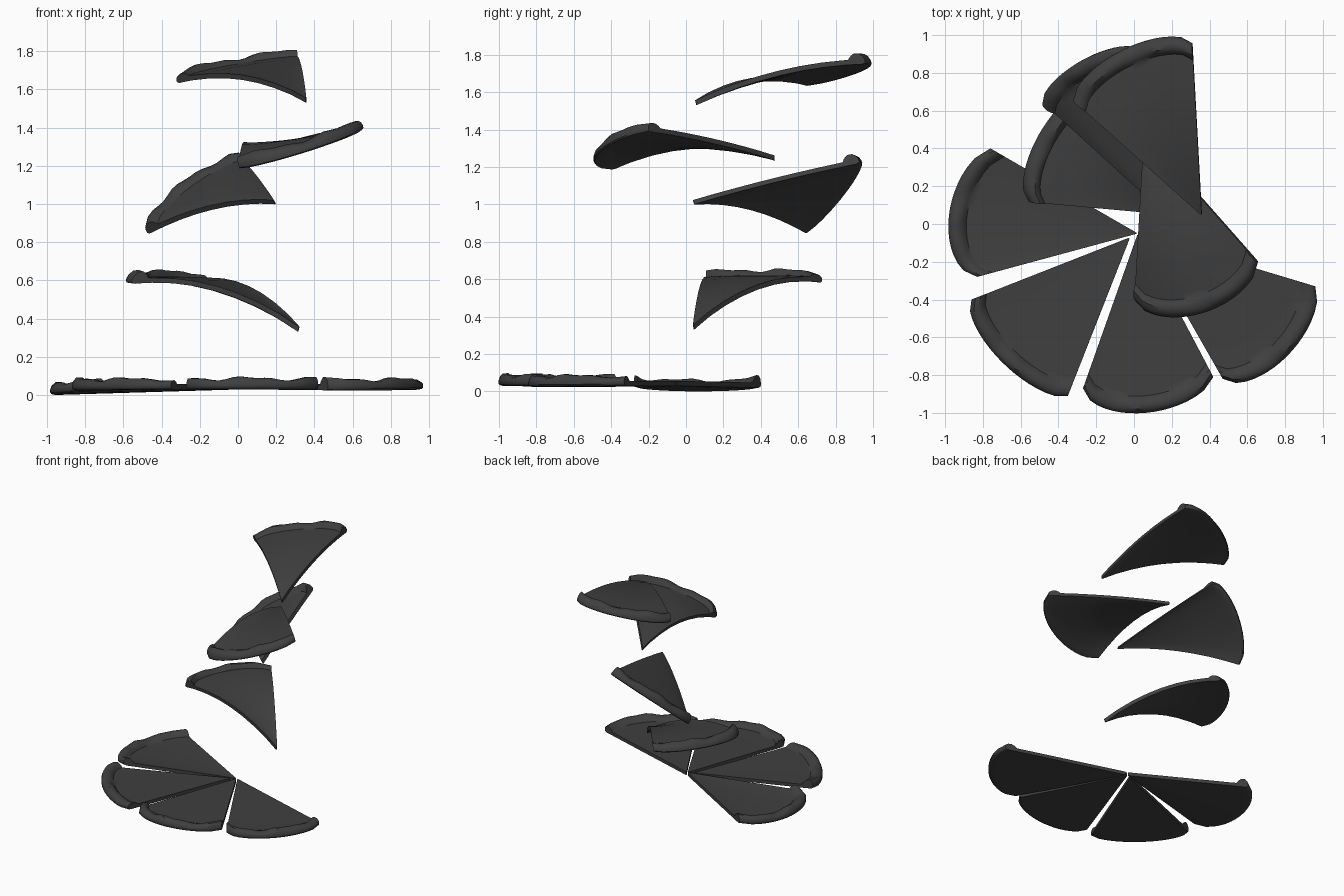
import bpy
import bmesh
import math
import random
from mathutils import Vector

cube = bpy.data.objects.get("Cube")
if cube:
    bpy.data.objects.remove(cube, do_unlink=True)

random.seed(4)

charcoal = bpy.data.materials.new("charcoal_grey")
charcoal.use_nodes = True
grey = (0.05, 0.05, 0.05, 1)
charcoal.diffuse_color = grey
charcoal.node_tree.nodes["Principled BSDF"].inputs["Base Color"].default_value = grey

# Radial section from tip to rim: (distance, underside height, top height, crust weight)
SECTION = [(d / 8, 0, 0.027, 0) for d in range(8)] + [
    (0.905, 0, 0.028, 0), (0.92, 0, 0.044, 0.5), (0.945, 0, 0.058, 1),
    (0.975, 0, 0.057, 1), (0.993, 0.004, 0.044, 0.5), (1.0, 0.012, 0.028, 0)]
STEPS = 16


def make_slice(name, tip, left, middle, right, lift_left=0.0, lift_right=0.0):
    """Wedge with a raised, lumpy crust; the lifts arch its two straight edges."""
    tip, left, middle, right = map(Vector, (tip, left, middle, right))
    normal = (left - tip).cross(right - tip).normalized()
    if normal.z < 0:
        normal.negate()
    bulge = middle - (left + right) / 2
    phase = random.uniform(0, math.tau)
    bm = bmesh.new()
    top, bottom = [], []
    for i in range(STEPS + 1):
        u = i / STEPS
        rim = left.lerp(right, u) + bulge * (4 * u * (1 - u)) ** 0.6
        lift = lift_left + (lift_right - lift_left) * u
        lump = 0.008 * math.sin(11 * u + phase) + 0.005 * math.sin(23 * u + 2 * phase)
        top_row, bottom_row = [], []
        for d, low, high, crust in SECTION:
            base = tip.lerp(rim, max(d, 0.008))
            base.z += 4 * d * (1 - d) * lift
            bottom_row.append(bm.verts.new(base + normal * low))
            top_row.append(bm.verts.new(base + normal * (high + crust * lump)))
        top.append(top_row)
        bottom.append(bottom_row)

    # Top and underside sheets, then the walls at the rim, tip and cut edges
    last = len(SECTION) - 1
    for i in range(STEPS):
        for j in range(last):
            for rows in (top, bottom):
                bm.faces.new((rows[i][j], rows[i][j + 1], rows[i + 1][j + 1], rows[i + 1][j]))
        for j in (0, last):
            bm.faces.new((top[i][j], top[i + 1][j], bottom[i + 1][j], bottom[i][j]))
    for i in (0, STEPS):
        for j in range(last):
            bm.faces.new((top[i][j], top[i][j + 1], bottom[i][j + 1], bottom[i][j]))
    bmesh.ops.recalc_face_normals(bm, faces=bm.faces)

    mesh = bpy.data.meshes.new(name)
    bm.to_mesh(mesh)
    bm.free()
    mesh.materials.append(charcoal)
    obj = bpy.data.objects.new(name, mesh)
    bpy.context.collection.objects.link(obj)
    bpy.ops.object.select_all(action="DESELECT")
    obj.select_set(True)
    bpy.context.view_layer.objects.active = obj
    bpy.ops.object.shade_smooth_by_angle(angle=math.radians(40))


# Four slices lying on the ground
make_slice("ground_slice_west", (0.02, -0.05, 0.03), (-0.76, 0.40, 0.02),
           (-0.98, 0.04, 0.0), (-0.83, -0.28, 0.025))
make_slice("ground_slice_southwest", (-0.02, -0.07, 0.03), (-0.86, -0.40, 0.025),
           (-0.70, -0.73, 0.025), (-0.35, -0.91, 0.03))
make_slice("ground_slice_south", (0.02, -0.05, 0.03), (-0.27, -0.87, 0.03),
           (0.06, -1.0, 0.03), (0.42, -0.81, 0.03))
make_slice("ground_slice_southeast", (0.03, -0.05, 0.03), (0.47, -0.82, 0.025),
           (0.81, -0.70, 0.025), (0.96, -0.33, 0.03))

# Four bent slices rising through the air
make_slice("floating_slice_lowest", (0.32, 0.04, 0.33), (-0.56, 0.12, 0.58),
           (-0.51, 0.47, 0.59), (-0.22, 0.73, 0.58), 0.09, 0.09)
make_slice("floating_slice_second", (0.20, 0.04, 1.0), (-0.47, 0.65, 0.84),
           (-0.27, 0.87, 1.07), (0.03, 0.93, 1.22), 0.05, 0.01)
make_slice("floating_slice_third", (0.06, 0.48, 1.235), (0.01, -0.40, 1.18),
           (0.37, -0.47, 1.27), (0.66, -0.20, 1.39), 0.09, 0.015)
make_slice("floating_slice_top", (0.36, 0.05, 1.53), (-0.32, 0.66, 1.63),
           (-0.05, 0.93, 1.70), (0.31, 0.96, 1.75), 0.07, 0.05)
